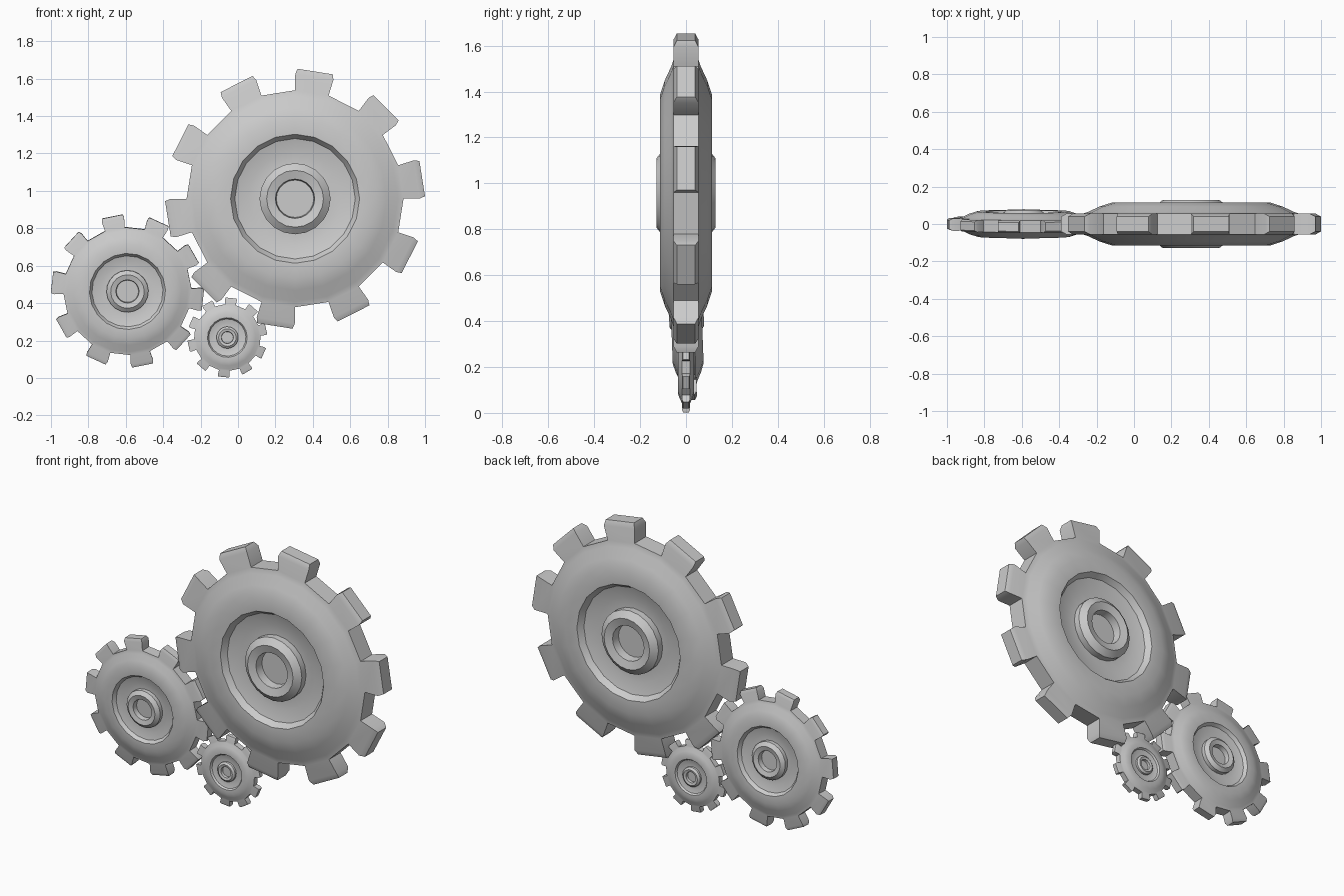
import bpy, bmesh
from math import cos, sin, radians

if "Cube" in bpy.data.objects:
    bpy.data.objects.remove(bpy.data.objects["Cube"])

TEETH = 10
SEGS = TEETH * 2

# Front half-profile (radius, depth): hub hole floor, hub, groove, swollen disc, rim
HALF = [(0.10, 0.065), (0.105, 0.115), (0.152, 0.128), (0.19, 0.098),
        (0.19, 0.058), (0.25, 0.058), (0.322, 0.078), (0.345, 0.112),
        (0.425, 0.114), (0.49, 0.093), (0.55, 0.065), (0.58, 0.055)]


def gear(name, x, z, scale, phase, tilt=0.0):
    bm = bmesh.new()

    def vert(r, y, deg):
        a = radians(deg)
        return bm.verts.new((r * cos(a) * scale, y * scale, r * sin(a) * scale))

    # Lathe the mirrored profile, two segments per tooth
    profile = [(r, -y) for r, y in HALF] + [(r, y) for r, y in reversed(HALF)]
    step = 360 / SEGS
    rings = [[vert(r, y, phase - step / 2 + i * step) for i in range(SEGS)]
             for r, y in profile]
    bm.faces.new(rings[0])
    bm.faces.new(rings[-1])
    rim = len(HALF) - 1
    for k in range(len(rings) - 1):
        for i in range(SEGS):
            j = (i + 1) % SEGS
            if k == rim and i % 2 == 0:
                continue
            bm.faces.new((rings[k][i], rings[k][j], rings[k + 1][j], rings[k + 1][i]))

    # Teeth with chamfered tips, grown from every second rim segment
    for i in range(0, SEGS, 2):
        j = i + 1
        mid = phase + i * step
        loop = [rings[rim][i], rings[rim][j], rings[rim + 1][j], rings[rim + 1][i]]
        for r, y, h in ((0.667, 0.055, 8.9), (0.695, 0.040, 7.9)):
            new = [vert(r, sy * y, mid + s * h)
                   for s, sy in ((-1, -1), (1, -1), (1, 1), (-1, 1))]
            for n in range(4):
                m = (n + 1) % 4
                bm.faces.new((loop[n], loop[m], new[m], new[n]))
            loop = new
        bm.faces.new(loop)

    bmesh.ops.recalc_face_normals(bm, faces=bm.faces)
    mesh = bpy.data.meshes.new(name)
    bm.to_mesh(mesh)
    bm.free()
    ob = bpy.data.objects.new(name, mesh)
    bpy.context.collection.objects.link(ob)
    ob.location = (x, 0, z)
    ob.rotation_euler = (radians(tilt), 0, 0)
    bpy.ops.object.select_all(action='DESELECT')
    ob.select_set(True)
    bpy.context.view_layer.objects.active = ob
    bpy.ops.object.shade_smooth_by_angle(angle=radians(30))
    return ob


gear("large_gear", 0.305, 0.958, 1.0, 9.0)
gear("medium_gear", -0.591, 0.465, 0.59, 29.5, tilt=2.2)
gear("small_gear", -0.057, 0.216, 0.308, 12.5)
